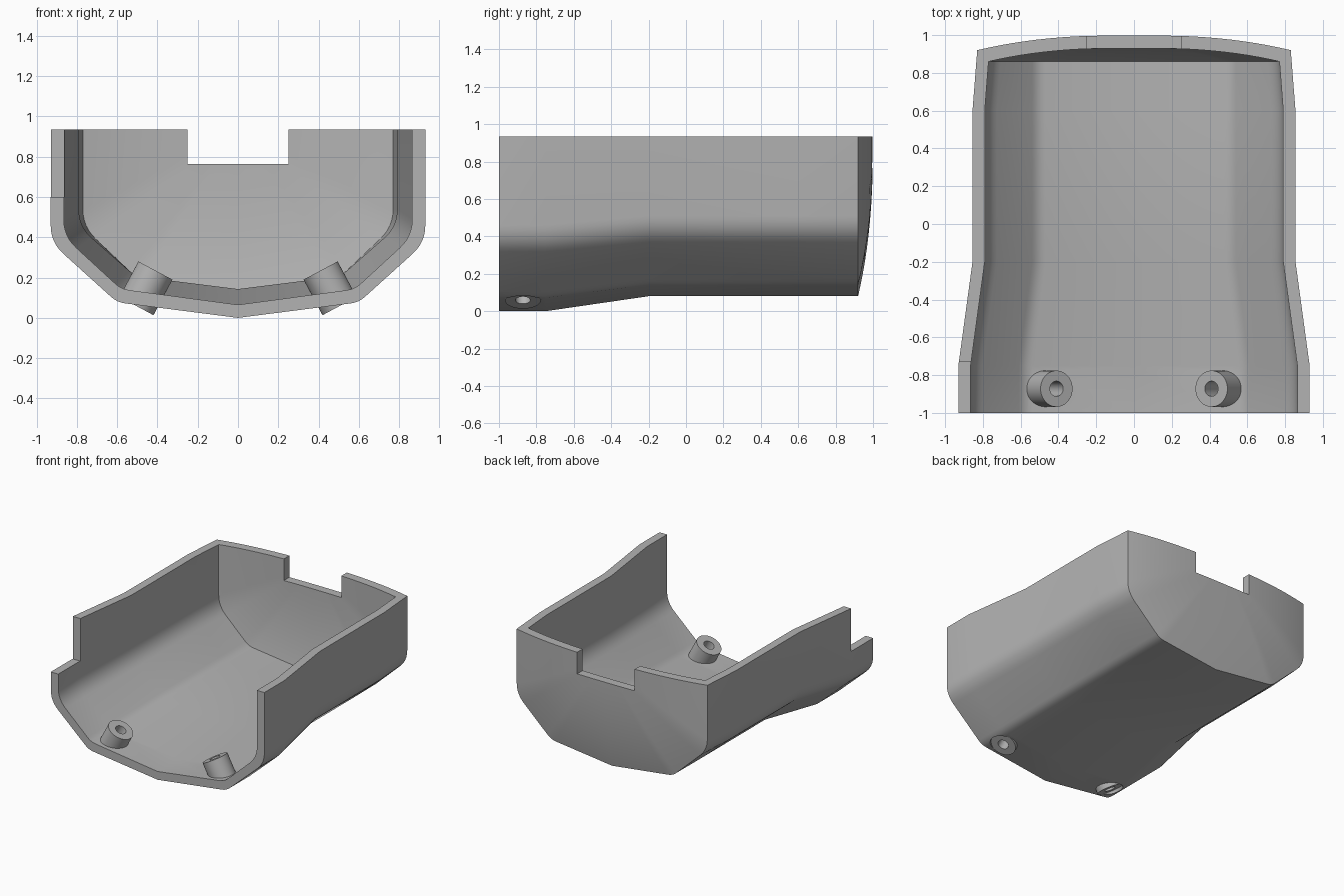
import bpy, bmesh, math
from mathutils import Vector, Matrix

if "Cube" in bpy.data.objects:
    bpy.data.objects.remove(bpy.data.objects["Cube"])

TOP = 0.935
grey = bpy.data.materials.new("plain grey")
grey.diffuse_color = (0.45, 0.45, 0.45, 1)
grey.use_nodes = True
grey.node_tree.nodes["Principled BSDF"].inputs["Base Color"].default_value = grey.diffuse_color


def make_object(name, bm):
    bmesh.ops.recalc_face_normals(bm, faces=bm.faces)
    mesh = bpy.data.meshes.new(name)
    bm.to_mesh(mesh)
    bm.free()
    mesh.materials.append(grey)
    ob = bpy.data.objects.new(name, mesh)
    bpy.context.collection.objects.link(ob)
    return ob


def rounded(before, corner, after, size, steps=6):
    """Points of a soft corner between two straight runs."""
    a = corner + (before - corner).normalized() * size
    b = corner + (after - corner).normalized() * size
    return [a.lerp(corner, t).lerp(corner.lerp(b, t), t)
            for t in (i / steps for i in range(steps + 1))]


def section(half_width, knee_z, floor_x, floor_z, keel_z):
    """Open U section from the right rim, under the keel, to the left rim."""
    rim, knee = Vector((half_width, TOP)), Vector((half_width, knee_z))
    low, keel = Vector((floor_x, floor_z)), Vector((0, keel_z))
    half = [rim] + rounded(rim, knee, low, 0.085) + rounded(knee, low, keel, 0.04, 4)
    return half + [keel] + [Vector((-p.x, p.y)) for p in reversed(half)]


def skin(stations, bulge):
    """Rings along the body, then rings shrinking into a domed end."""
    rings = [[Vector((p.x, y, p.y)) for p in section(*s)] for y, *s in stations]
    last, y_end = rings[-1], stations[-1][0]
    for i in range(1, 15):
        s = math.cos(i / 14 * math.pi / 2) if i < 14 else 0
        y = y_end + bulge * (1 - s ** 2.5)
        rings.append([Vector((p.x * s, y, TOP + (p.z - TOP) * s)) for p in last])
    return rings


# Hollow shell: outer and inner skins joined along the rims
outer = skin([(-1.0, 0.93, 0.375, 0.60, 0.077, 0.0),
              (-0.75, 0.93, 0.375, 0.60, 0.077, 0.0),
              (-0.2, 0.855, 0.425, 0.53, 0.145, 0.08),
              (0.6, 0.855, 0.425, 0.53, 0.145, 0.08),
              (0.92, 0.83, 0.425, 0.53, 0.145, 0.08)], 0.08)
inner = skin([(-1.0, 0.865, 0.405, 0.58, 0.143, 0.065),
              (-0.75, 0.865, 0.405, 0.58, 0.143, 0.065),
              (-0.2, 0.79, 0.453, 0.51, 0.207, 0.143),
              (0.6, 0.79, 0.453, 0.51, 0.207, 0.143),
              (0.86, 0.77, 0.453, 0.51, 0.207, 0.143)], 0.072)
bm = bmesh.new()
vo = [[bm.verts.new(p) for p in r] for r in outer]
vi = [[bm.verts.new(p) for p in r] for r in inner]
rows, cols = len(vo), len(vo[0])
for g in (vo, vi):
    for j in range(rows - 1):
        for k in range(cols - 1):
            bm.faces.new((g[j][k], g[j][k + 1], g[j + 1][k + 1], g[j + 1][k]))
for k in range(cols - 1):
    bm.faces.new((vo[0][k], vo[0][k + 1], vi[0][k + 1], vi[0][k]))
for j in range(rows - 1):
    for k in (0, cols - 1):
        bm.faces.new((vo[j][k], vo[j + 1][k], vi[j + 1][k], vi[j][k]))
bmesh.ops.remove_doubles(bm, verts=bm.verts, dist=0.0001)
shell = make_object("shell", bm)


def box(name, lo, hi):
    bm = bmesh.new()
    lo, hi = Vector(lo), Vector(hi)
    bmesh.ops.create_cube(bm, size=1, matrix=Matrix.Translation((lo + hi) / 2)
                          @ Matrix.Diagonal((*(hi - lo), 1)))
    return make_object(name, bm)


def boss_frame(side):
    """Axis leaning inward, origin at the centre of the upper face."""
    axis = Vector((-0.47 * side, 0, 0.88))
    return (Matrix.Translation((0.41 * side, -0.872, 0.235))
            @ axis.to_track_quat('Z', 'Y').to_matrix().to_4x4())


def tube(name, side, radius, bore, z0, z1, n=48):
    """Cylinder, hollow when bore is above zero."""
    bm = bmesh.new()
    loop = [(radius, z0), (radius, z1)]
    if bore:
        loop += [(bore, z1), (bore, z0)]
    rings = [[bm.verts.new((r * math.cos(a), r * math.sin(a), z))
              for a in (2 * math.pi * i / n for i in range(n))] for r, z in loop]
    for j in range(len(rings) if bore else 1):
        a, b = rings[j], rings[(j + 1) % len(rings)]
        for i in range(n):
            m = (i + 1) % n
            bm.faces.new((a[i], a[m], b[m], b[i]))
    if not bore:
        bm.faces.new(rings[0])
        bm.faces.new(rings[1])
    bm.transform(boss_frame(side))
    return make_object(name, bm)


# Rear notch, lowered left front wall, and seats for the bosses
cutters = [box("notch_cutter", (-0.25, 0.7, 0.765), (0.25, 1.2, 1.2)),
           box("step_cutter", (-1.2, -1.2, 0.6), (-0.5, -0.73, 1.2)),
           tube("left_seat_cutter", -1, 0.0945, 0, -0.4, -0.02),
           tube("right_seat_cutter", 1, 0.0945, 0, -0.4, -0.02)]
bpy.context.view_layer.objects.active = shell
for c in cutters:
    mod = shell.modifiers.new(c.name, 'BOOLEAN')
    mod.operation, mod.solver, mod.object = 'DIFFERENCE', 'EXACT', c
    bpy.ops.object.modifier_apply(modifier=mod.name)
    bpy.data.objects.remove(c)

# Screw bosses
parts = [shell,
         tube("left_screw_boss", -1, 0.096, 0.04, -0.2, 0),
         tube("right_screw_boss", 1, 0.096, 0.04, -0.2, 0)]

for ob in parts:
    bpy.ops.object.select_all(action='DESELECT')
    ob.select_set(True)
    bpy.context.view_layer.objects.active = ob
    bpy.ops.object.shade_smooth_by_angle(angle=math.radians(25))
